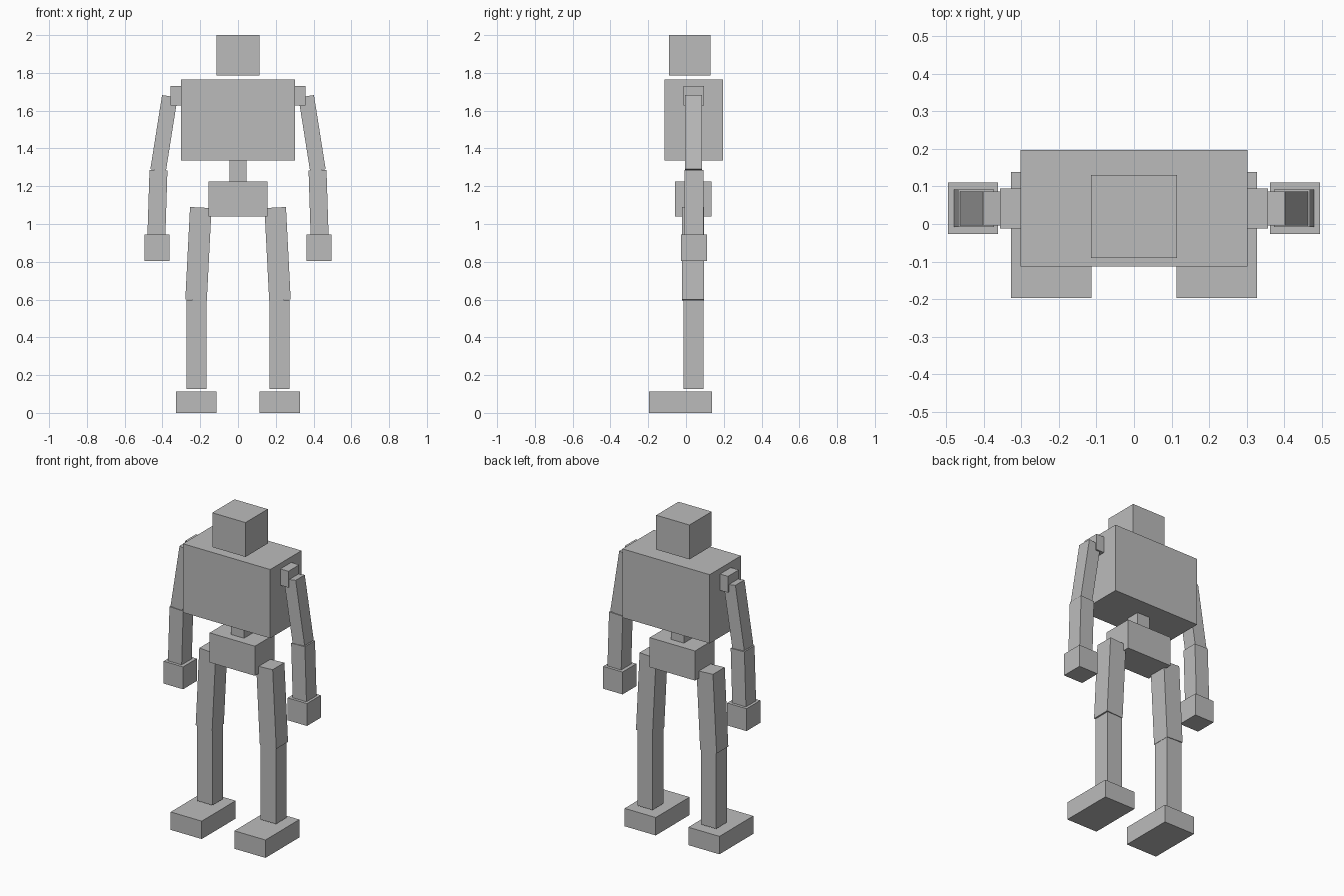
import bpy
import bmesh
from mathutils import Vector, Matrix

cube = bpy.data.objects.get("Cube")
if cube:
    bpy.data.objects.remove(cube, do_unlink=True)

grey = bpy.data.materials.new("plain grey")
grey.use_nodes = True
colour = (0.5, 0.5, 0.5, 1)
grey.diffuse_color = colour
grey.node_tree.nodes["Principled BSDF"].inputs["Base Color"].default_value = colour


def add_box(name, matrix):
    bm = bmesh.new()
    bmesh.ops.create_cube(bm, size=1, matrix=matrix)
    bmesh.ops.recalc_face_normals(bm, faces=bm.faces)
    mesh = bpy.data.meshes.new(name)
    bm.to_mesh(mesh)
    bm.free()
    mesh.materials.append(grey)
    obj = bpy.data.objects.new(name, mesh)
    bpy.context.collection.objects.link(obj)
    return obj


def block(name, x, y, z):
    """Upright box given its range on each axis."""
    centre = Vector((sum(x) / 2, sum(y) / 2, sum(z) / 2))
    size = Vector((x[1] - x[0], y[1] - y[0], z[1] - z[0]))
    return add_box(name, Matrix.LocRotScale(centre, None, size))


def limb(name, top, bottom, width, y):
    """Box leaning in the front plane, between two (x, z) end centres."""
    mid_y = sum(y) / 2
    a = Vector((top[0], mid_y, top[1]))
    b = Vector((bottom[0], mid_y, bottom[1]))
    turn = Vector((0, 0, 1)).rotation_difference(a - b)
    size = Vector((width, y[1] - y[0], (a - b).length))
    return add_box(name, Matrix.LocRotScale((a + b) / 2, turn, size))


def both(make, name, *args):
    """Build the left part and its mirrored right twin."""
    make("left_" + name, *args)
    right = make("right_" + name, *args)
    right.data.transform(Matrix.Scale(-1, 4, (1, 0, 0)))
    right.data.flip_normals()


# Head and trunk
block("head", (-0.115, 0.115), (-0.09, 0.13), (1.785, 2.0))
block("chest", (-0.302, 0.302), (-0.113, 0.197), (1.335, 1.765))
block("waist", (-0.045, 0.045), (-0.005, 0.085), (1.22, 1.34))
block("pelvis", (-0.157, 0.157), (-0.057, 0.135), (1.04, 1.225))

# Arms
both(block, "shoulder", (0.295, 0.357), (-0.012, 0.095), (1.628, 1.73))
both(limb, "upper_arm", (0.361, 1.676), (0.423, 1.284), 0.083, (-0.004, 0.086))
both(limb, "forearm", (0.421, 1.285), (0.432, 0.94), 0.095, (-0.008, 0.092))
both(block, "hand", (0.362, 0.496), (-0.026, 0.11), (0.805, 0.945))

# Legs
both(limb, "thigh", (0.197, 1.087), (0.222, 0.598), 0.114, (-0.02, 0.096))
both(limb, "shin", (0.22, 0.598), (0.22, 0.127), 0.106, (-0.014, 0.092))
both(block, "foot", (0.113, 0.328), (-0.197, 0.138), (0, 0.112))
